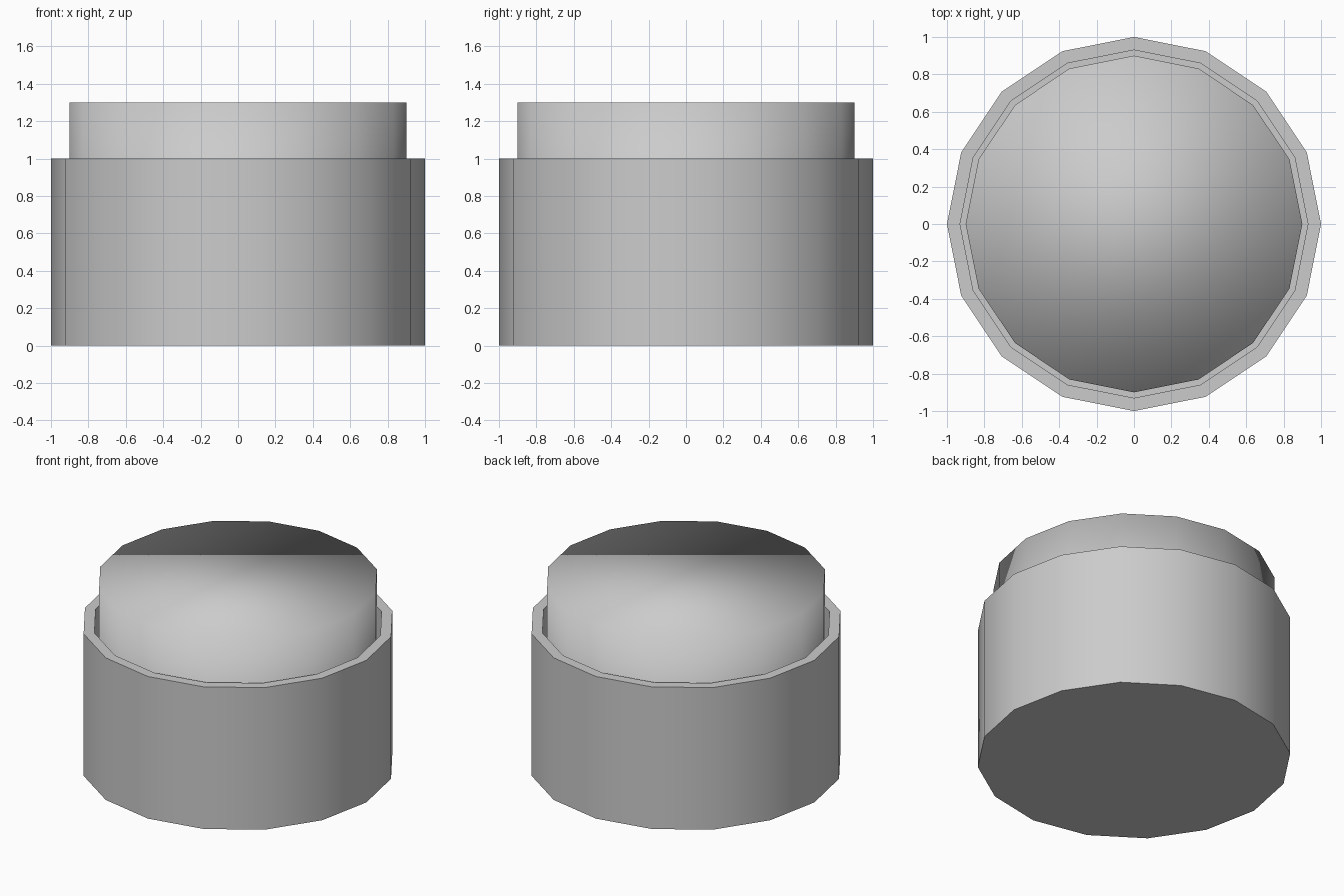
import bpy
from math import cos, sin, pi, radians

if "Cube" in bpy.data.objects:
    bpy.data.objects.remove(bpy.data.objects["Cube"])

SIDES = 16


def lathe(name, profile):
    """Revolve an (r, z) profile, closing both ends with n-gon caps."""
    verts = [(r * cos(2 * pi * i / SIDES), r * sin(2 * pi * i / SIDES), z)
             for r, z in profile for i in range(SIDES)]
    faces = []
    for k in range(len(profile) - 1):
        a, b = k * SIDES, (k + 1) * SIDES
        for i in range(SIDES):
            j = (i + 1) % SIDES
            faces.append((a + i, a + j, b + j, b + i))
    faces.append(tuple(reversed(range(SIDES))))
    last = (len(profile) - 1) * SIDES
    faces.append(tuple(range(last, last + SIDES)))
    mesh = bpy.data.meshes.new(name)
    mesh.from_pydata(verts, [], faces)
    obj = bpy.data.objects.new(name, mesh)
    bpy.context.collection.objects.link(obj)
    bpy.ops.object.select_all(action='DESELECT')
    obj.select_set(True)
    bpy.context.view_layer.objects.active = obj
    return obj


# Outer cup: thin wall with a floor, crisp rim
lathe("outer_cup", [(1.0, 0.0), (1.0, 1.0), (0.93, 1.0), (0.93, 0.07)])
bpy.ops.object.shade_smooth_by_angle(angle=radians(30))

# Inner plug: closed cylinder, smooth shaded across its flat caps
lathe("inner_plug", [(0.9, 0.07), (0.9, 1.3)])
bpy.ops.object.shade_smooth()
